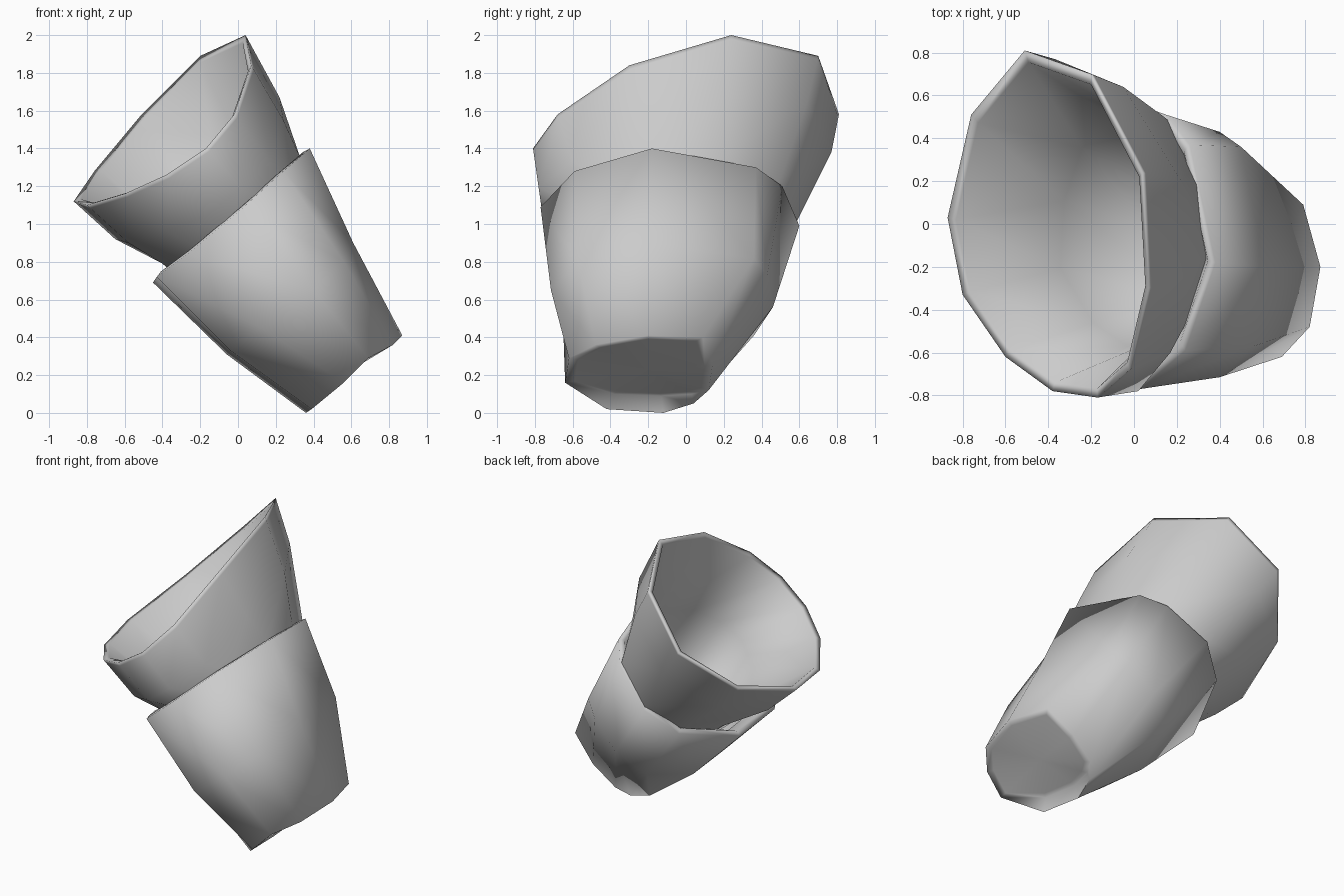
import bpy, bmesh, math
from mathutils import Vector

if "Cube" in bpy.data.objects:
    bpy.data.objects.remove(bpy.data.objects["Cube"])

grey = bpy.data.materials.new("plain grey")
grey.use_nodes = True
grey.diffuse_color = (0.6, 0.6, 0.6, 1)
grey.node_tree.nodes["Principled BSDF"].inputs["Base Color"].default_value = (0.6, 0.6, 0.6, 1)


def ring(points):
    return [Vector(p) for p in points]


def centre(r):
    return sum(r, Vector()) / len(r)


def shrink(r, factor, shift=(0, 0, 0)):
    """Scale a ring about its centre and move it."""
    c = centre(r)
    return [c + (p - c) * factor + Vector(shift) for p in r]


def mix(a, b, t):
    return [p.lerp(q, t) for p, q in zip(a, b)]


def loft(name, rings, capped, smooth_angle):
    """Bridge the rings in order and close the capped rings with a fan."""
    bm = bmesh.new()
    loops = [[bm.verts.new(p) for p in r] for r in rings]
    n = len(loops[0])
    for a, b in zip(loops, loops[1:]):
        for i in range(n):
            j = (i + 1) % n
            bm.faces.new((a[i], a[j], b[j], b[i]))
    for k in capped:
        hub = bm.verts.new(centre(rings[k]))
        for i in range(n):
            bm.faces.new((loops[k][i], loops[k][(i + 1) % n], hub))
    bmesh.ops.remove_doubles(bm, verts=bm.verts, dist=0.001)
    bmesh.ops.recalc_face_normals(bm, faces=bm.faces)
    mesh = bpy.data.meshes.new(name)
    bm.to_mesh(mesh)
    bm.free()
    mesh.materials.append(grey)
    obj = bpy.data.objects.new(name, mesh)
    bpy.context.collection.objects.link(obj)
    bpy.ops.object.select_all(action='DESELECT')
    obj.select_set(True)
    bpy.context.view_layer.objects.active = obj
    bpy.ops.object.shade_smooth_by_angle(angle=math.radians(smooth_angle))


# Upper cup: slanted rim, belly and neck
rim = ring([(-.87, .03, 1.12), (-.76, .51, 1.28), (-.51, .81, 1.58), (-.20, .70, 1.89),
            (.04, .24, 2.0), (.07, -.30, 1.84), (-.02, -.68, 1.58), (-.17, -.81, 1.40),
            (-.38, -.78, 1.26), (-.60, -.62, 1.16), (-.80, -.33, 1.10)])
belly = ring([(-.65, .03, .92), (-.58, .45, 1.08), (-.37, .77, 1.38), (-.05, .64, 1.64),
              (.22, .20, 1.67), (.24, -.25, 1.55), (.17, -.60, 1.33), (.02, -.78, 1.19),
              (-.16, -.76, 1.05), (-.38, -.60, .96), (-.58, -.30, .90)])
neck = ring([(-.38, .14, .78), (-.28, .43, .85), (-.10, .59, 1.02), (.14, .50, 1.24),
             (.28, .19, 1.36), (.33, -.14, 1.35), (.25, -.45, 1.25), (.13, -.62, 1.13),
             (-.03, -.66, 1.0), (-.22, -.53, .88), (-.40, -.23, .79)])
loft("upper_cup", [
    shrink(neck, .48, (.28, -.05, -.40)),   # deep inner floor
    shrink(neck, .85),                      # straight inner wall
    shrink(rim, .94, (.01, 0, -.01)),       # rounded lip
    rim, mix(rim, belly, .08), belly, neck,
    shrink(neck, .68, (.32, -.05, -.46)),   # end hidden in the lower cup
], (0, -1), 160)

# Lower cup: slanted mouth, body and foot
mouth = ring([(.38, -.18, 1.40), (.26, .37, 1.30), (.15, .51, 1.20), (-.10, .60, .99),
              (-.28, .48, .83), (-.45, .05, .69), (-.43, -.36, .72), (-.27, -.62, .84),
              (.03, -.77, 1.09), (.24, -.59, 1.28)])
body = ring([(.61, -.20, .90), (.50, .36, .82), (.40, .43, .73), (.22, .46, .56),
             (.05, .36, .41), (-.06, .0, .31), (-.04, -.36, .33), (.12, -.65, .45),
             (.40, -.715, .65), (.56, -.57, .80)])
foot = ring([(.87, -.20, .41), (.79, .09, .40), (.62, .14, .25), (.46, .12, .12),
             (.40, .04, .05), (.36, -.12, .0), (.39, -.42, .02), (.56, -.64, .16),
             (.69, -.62, .29), (.82, -.48, .36)])
# The underside meets the foot on one side and is recessed on the other
recess = {4: (.41, .03, .10), 5: (.38, -.13, .09), 6: (.41, -.38, .10)}
base = [Vector(recess.get(i, p)) for i, p in enumerate(foot)]
loft("lower_cup", [
    shrink(mouth, .82, (.03, 0, -.05)),     # ledge running in behind the upper cup
    shrink(mouth, .93, (-.005, 0, .007)),
    mouth, body, foot, base,
    [p.lerp(centre(base), .12) for p in base],
], (-1,), 100)
